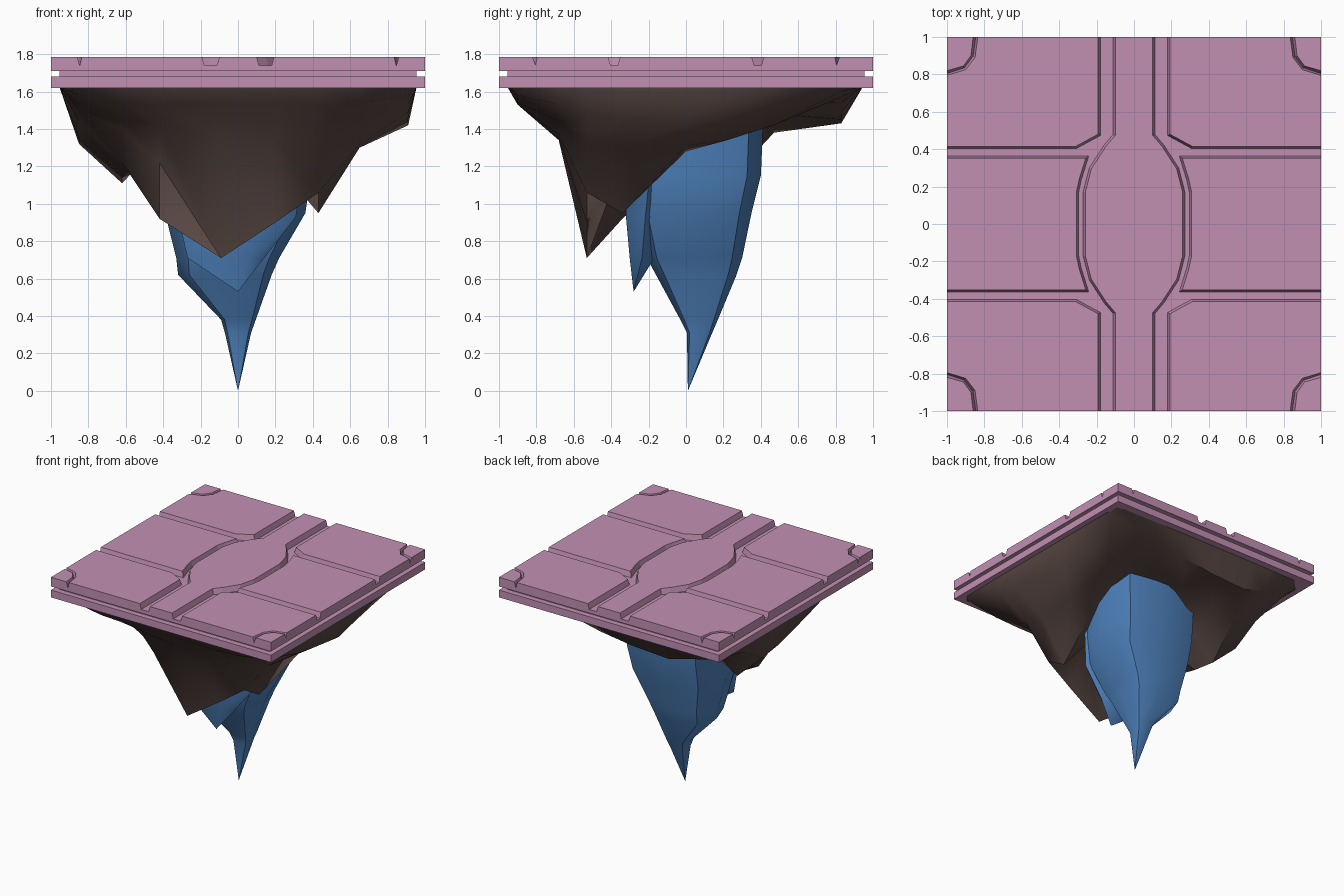
import bpy, bmesh, math
from mathutils import Vector

if "Cube" in bpy.data.objects:
    bpy.data.objects.remove(bpy.data.objects["Cube"])


def material(name, rgb):
    m = bpy.data.materials.new(name)
    m.diffuse_color = (*rgb, 1)
    m.use_nodes = True
    m.node_tree.nodes["Principled BSDF"].inputs["Base Color"].default_value = m.diffuse_color
    return m


STONE = material("mauve_stone", (0.54, 0.28, 0.45))
ROCK = material("brown_rock", (0.105, 0.068, 0.06))
BLUE = material("blue_crystal", (0.075, 0.22, 0.5))


def finish(bm, name, mat, angle=None):
    bmesh.ops.recalc_face_normals(bm, faces=bm.faces)
    me = bpy.data.meshes.new(name)
    bm.to_mesh(me)
    bm.free()
    me.materials.append(mat)
    ob = bpy.data.objects.new(name, me)
    bpy.context.collection.objects.link(ob)
    if angle:
        bpy.ops.object.select_all(action='DESELECT')
        ob.select_set(True)
        bpy.context.view_layer.objects.active = ob
        bpy.ops.object.shade_smooth_by_angle(angle=math.radians(angle))
    return ob


def slab(name, half, z0, z1):
    bm = bmesh.new()
    bmesh.ops.create_cube(bm, size=1)
    for v in bm.verts:
        v.co = (v.co.x * 2 * half, v.co.y * 2 * half, z0 if v.co.z < 0 else z1)
    return finish(bm, name, STONE)


def widened(pts, d):
    """Offset a counter-clockwise outline outwards, clamped to the platform edge."""
    out = []
    for i, p in enumerate(pts):
        a = (p - pts[i - 1]).normalized()
        b = (pts[(i + 1) % len(pts)] - p).normalized()
        n1, n2 = Vector((a.y, -a.x)), Vector((b.y, -b.x))
        q = p + (n1 + n2) * d / (1 + n1.dot(n2))
        out.append(Vector([max(-1, min(1, c)) for c in q]))
    return out


def add_tile(bm, outline, sx=1, sy=1):
    pts = [Vector((x * sx, y * sy)) for x, y in outline]
    area = sum(p.x * q.y - q.x * p.y for p, q in zip(pts, pts[1:] + pts[:1]))
    if area < 0:
        pts.reverse()
    low = [bm.verts.new((p.x, p.y, 1.74)) for p in widened(pts, 0.012)]
    top = [bm.verts.new((p.x, p.y, 1.785)) for p in pts]
    n = len(pts)
    for i in range(n):
        j = (i + 1) % n
        bm.faces.new((low[i], low[j], top[j], top[i]))
    bm.faces.new(top)


# Platform: lower plate, recessed band, upper plate
slab("lower_plate", 1.0, 1.62, 1.68)
slab("recessed_band", 0.955, 1.68, 1.71)
slab("upper_plate", 1.0, 1.71, 1.74)

# Raised paving tiles, the gaps between them are the grooves
quarter = [(0.10, 1), (0.10, 0.474), (0.15, 0.415), (0.228, 0.295), (0.26, 0.17)]
right = quarter + [(x, -y) for x, y in reversed(quarter)]
centre = right + [(-x, -y) for x, y in right]
side = [(1, 0.352), (0.258, 0.352), (0.293, 0.24), (0.308, 0.17)]
side = side + [(x, -y) for x, y in reversed(side)]
corner = [(0.192, 0.48), (0.312, 0.415), (1, 0.415), (1, 0.795), (0.90, 0.825),
          (0.85, 0.89), (0.835, 1), (0.192, 1)]
corner_stone = [(1, 0.82), (0.912, 0.845), (0.872, 0.90), (0.86, 1), (1, 1)]

bm = bmesh.new()
add_tile(bm, centre)
finish(bm, "centre_path_tile", STONE)
bm = bmesh.new()
for sx in (-1, 1):
    add_tile(bm, side, sx)
    for sy in (-1, 1):
        add_tile(bm, corner, sx, sy)
        add_tile(bm, corner_stone, sx, sy)
finish(bm, "paving_tiles", STONE)

# Hanging rock: underside heights on an uneven grid, rim tucked into the plate
xs = [-0.955, -0.85, -0.62, -0.42, -0.09, 0.2, 0.43, 0.65, 0.91, 0.955]
ys = [-0.955, -0.9, -0.68, -0.53, -0.34, 0.0, 0.22, 0.47, 0.83, 0.945]
depth = [
    [1.58, 1.54, 1.53, 1.53, 1.53, 1.53, 1.54, 1.58],
    [1.53, 1.47, 1.42, 1.34, 1.35, 1.37, 1.44, 1.53],
    [1.50, 1.40, 1.22, 0.71, 0.90, 1.06, 1.32, 1.49],
    [1.44, 1.22, 0.92, 1.22, 1.22, 0.95, 1.30, 1.46],
    [1.35, 1.14, 1.22, 1.45, 1.45, 1.28, 1.31, 1.42],
    [1.32, 1.11, 1.32, 1.48, 1.50, 1.45, 1.34, 1.47],
    [1.46, 1.38, 1.46, 1.48, 1.52, 1.53, 1.42, 1.52],
    [1.54, 1.48, 1.43, 1.45, 1.49, 1.54, 1.57, 1.60],
]
bm = bmesh.new()
grid = []
for j, y in enumerate(ys):
    row = []
    for i, x in enumerate(xs):
        rim = i in (0, 9) or j in (0, 9)
        row.append(bm.verts.new((x, y, 1.625 if rim else depth[j - 1][i - 1])))
    grid.append(row)
for j in range(9):
    for i in range(9):
        bm.faces.new((grid[j][i], grid[j][i + 1], grid[j + 1][i + 1], grid[j + 1][i]))
rim_edges = [e for e in bm.edges if e.is_boundary]
bmesh.ops.contextual_create(bm, geom=rim_edges)
finish(bm, "hanging_rock", ROCK, 50)


def crystal(name, tip, rings, sides, power):
    """Loft boxy rings (z, xmin, xmax, ymin, ymax) upwards from a point."""
    bm = bmesh.new()
    prev = None
    apex = bm.verts.new(tip)
    for z, x0, x1, y0, y1 in rings:
        cx, cy = tip[0] * 0.5 + (x0 + x1) * 0.25, (y0 + y1) / 2
        ring = []
        for k in range(sides):
            a = 2 * math.pi * k / sides
            c, s = [math.copysign(abs(t) ** power, t) if abs(t) > 1e-6 else 0
                    for t in (math.cos(a), math.sin(a))]
            x = cx + c * ((x1 - cx) if c > 0 else (cx - x0))
            y = cy + s * ((y1 - cy) if s > 0 else (cy - y0))
            ring.append(bm.verts.new((x, y, z)))
        for k in range(sides):
            m = (k + 1) % sides
            if prev:
                bm.faces.new((prev[k], prev[m], ring[m], ring[k]))
            else:
                bm.faces.new((apex, ring[m], ring[k]))
        prev = ring
    bm.faces.new(prev)
    return finish(bm, name, BLUE, 45)


# Main crystal and the smaller shard in front of it
crystal("main_crystal", (0, 0.01, 0), [
    (0.31, -0.07, 0.07, 0.005, 0.14),
    (0.38, -0.09, 0.095, -0.03, 0.17),
    (0.62, -0.32, 0.18, -0.16, 0.27),
    (0.71, -0.33, 0.22, -0.21, 0.30),
    (0.95, -0.39, 0.36, -0.27, 0.35),
    (1.15, -0.40, 0.39, -0.30, 0.40),
    (1.60, -0.42, 0.42, -0.32, 0.42)], 8, 0.68)
crystal("front_shard", (0, -0.28, 0.53), [
    (0.71, -0.27, 0.14, -0.31, -0.16),
    (0.93, -0.32, 0.31, -0.335, -0.10),
    (1.40, -0.34, 0.37, -0.34, 0.0)], 6, 0.9)
